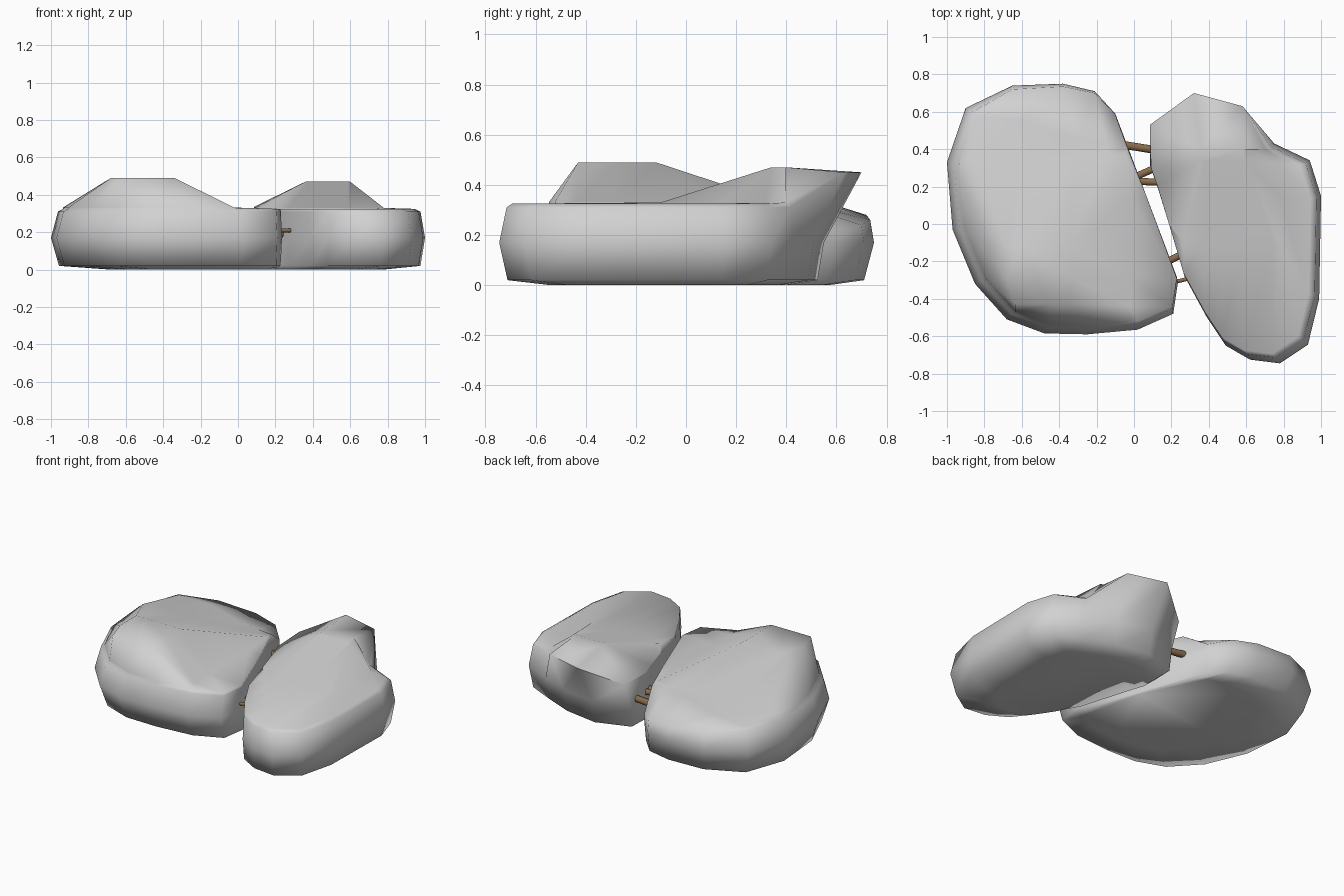
import bpy, bmesh, math
from mathutils import Vector

if "Cube" in bpy.data.objects:
    bpy.data.objects.remove(bpy.data.objects["Cube"])


def material(name, rgb):
    m = bpy.data.materials.new(name)
    m.diffuse_color = (*rgb, 1)
    m.use_nodes = True
    m.node_tree.nodes["Principled BSDF"].inputs["Base Color"].default_value = m.diffuse_color
    return m


STONE = material("grey stone", (0.64, 0.64, 0.64))
WOOD = material("brown wood", (0.25, 0.15, 0.075))


def smooth(ob, angle):
    bpy.ops.object.select_all(action='DESELECT')
    ob.select_set(True)
    bpy.context.view_layer.objects.active = ob
    bpy.ops.object.shade_smooth_by_angle(angle=math.radians(angle))


def clamp(v, lo, hi):
    return max(lo, min(hi, v))


def inset(ring, pivot, s, z, sy=None, override={}):
    """Scale a ring toward a pivot lying on the split face, so that face stays flat."""
    sy = sy or s
    pts = [(pivot[0] + (p[0] - pivot[0]) * s, pivot[1] + (p[1] - pivot[1]) * sy, z) for p in ring]
    return [override.get(i, p) for i, p in enumerate(pts)]


def loft(name, rings, mat):
    bm = bmesh.new()
    rows = [[bm.verts.new(p) for p in r] for r in rings]
    n = len(rows[0])
    for a, b in zip(rows, rows[1:]):
        for i in range(n):
            j = (i + 1) % n
            bm.faces.new((a[i], a[j], b[j], b[i]))
    bm.faces.new(rows[0][::-1])
    bm.faces.new(rows[-1])
    bmesh.ops.remove_doubles(bm, verts=bm.verts, dist=0.002)
    bmesh.ops.dissolve_degenerate(bm, edges=bm.edges, dist=0.002)
    bmesh.ops.recalc_face_normals(bm, faces=bm.faces)
    me = bpy.data.meshes.new(name)
    bm.to_mesh(me)
    bm.free()
    me.materials.append(mat)
    ob = bpy.data.objects.new(name, me)
    bpy.context.collection.objects.link(ob)
    smooth(ob, 100)
    return ob


# Left boulder half: rounded slab, low hill toward the front, sloping down at the back
left = [(-1, .33), (-.97, -.03), (-.85, -.32), (-.68, -.51), (-.48, -.585), (-.25, -.59),
        (.02, -.565), (.21, -.48), (.235, -.31), (.07, .14), (-.10, .59), (-.21, .71),
        (-.38, .75), (-.65, .74), (-.90, .62)]
pv = (.07, .14)
back = {10: (-.10, .585, .22), 11: (-.21, .70, .24), 12: (-.38, .735, .26), 13: (-.65, .72, .28)}
ridge = {10: (-.04, .42, .325), 11: (-.15, .43, .33), 12: (-.30, .45, .33), 13: (-.61, .56, .33),
         14: (-.85, .57, .32)}
cap = inset(left, pv, .94, .325, override=ridge)
loft("left_boulder", [
    inset(left, pv, .70, 0),
    inset(left, pv, .96, .02, .935),
    inset(left, pv, 1, .17),
    inset(left, pv, .965, .31, .955, back),
    cap,
    [(min(x, -.02), min(y, .36), .332) for x, y, z in cap],
    [(clamp(x, -.68, -.34), clamp(y, -.43, -.12), .49) for x, y, z in cap],
], STONE)

# Right boulder half: back end rises to an overhanging lip
right = [(.085, .32), (.12, .22), (.19, -.01), (.27, -.28), (.39, -.50), (.49, -.65),
         (.62, -.725), (.78, -.745), (.93, -.645), (.99, -.40), (1, .15), (.94, .34),
         (.75, .43), (.56, .51), (.32, .55), (.09, .47)]
lip = {13: (.58, .63, .45), 14: (.32, .70, .45), 15: (.085, .53, .335)}
pv = (.19, -.01)
cap = inset(right, pv, .93, .325, override=lip)
loft("right_boulder", [
    inset(right, pv, .72, 0),
    inset(right, pv, .97, .02, .955),
    inset(right, pv, 1, .17),
    inset(right, pv, .97, .31, .96, lip),
    cap,
    [(min(x, .78), max(y, -.10), max(z, .33)) for x, y, z in cap],
    [(clamp(x, .36, .60), clamp(y, .34, .40), .47) for x, y, z in cap],
], STONE)

# Thin roots bridging the split
roots = [((-.10, .43, .20), (.18, .385, .19), .022),
         ((-.02, .24, .19), (.16, .32, .20), .020),
         ((-.02, .23, .18), (.20, .22, .19), .020),
         ((.12, -.23, .18), (.32, -.13, .20), .020),
         ((.16, -.325, .21), (.34, -.28, .21), .011)]
for a, b, r in roots:
    a, b = Vector(a), Vector(b)
    d = b - a
    bpy.ops.mesh.primitive_cylinder_add(vertices=10, radius=r, depth=d.length, location=(a + b) / 2,
                                        rotation=d.to_track_quat('Z', 'Y').to_euler())
    ob = bpy.context.object
    ob.name = "root"
    ob.data.materials.append(WOOD)
    smooth(ob, 45)
